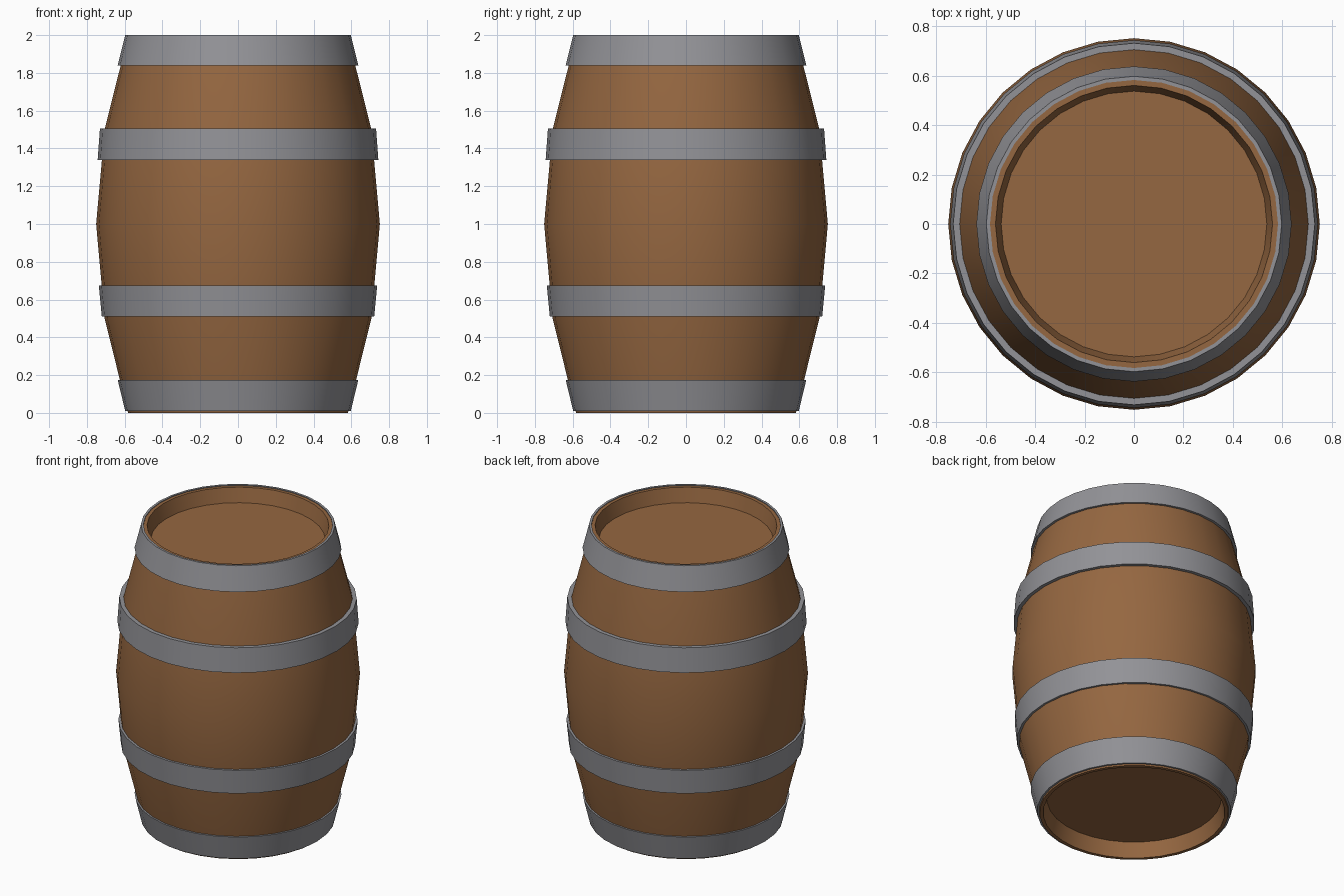
import bpy, bmesh, math

if "Cube" in bpy.data.objects:
    bpy.data.objects.remove(bpy.data.objects["Cube"])

SEG = 32

def mat(name, col):
    m = bpy.data.materials.new(name)
    m.diffuse_color = (*col, 1)
    m.use_nodes = True
    m.node_tree.nodes["Principled BSDF"].inputs["Base Color"].default_value = m.diffuse_color
    return m

wood = mat("brown wood", (0.30, 0.135, 0.052))
iron = mat("grey iron", (0.29, 0.29, 0.31))

def lathe(name, profile, material, closed=False):
    """Spin (radius, z) points around the z axis."""
    bm = bmesh.new()
    rings = []
    for r, z in profile:
        if r == 0:
            rings.append([bm.verts.new((0, 0, z))] * SEG)
        else:
            rings.append([bm.verts.new((r * math.cos(2 * math.pi * i / SEG),
                                        r * math.sin(2 * math.pi * i / SEG), z))
                          for i in range(SEG)])
    pairs = list(zip(rings, rings[1:]))
    if closed:
        pairs.append((rings[-1], rings[0]))
    for a, b in pairs:
        for i in range(SEG):
            j = (i + 1) % SEG
            bm.faces.new(list(dict.fromkeys((a[i], a[j], b[j], b[i]))))
    bmesh.ops.recalc_face_normals(bm, faces=bm.faces)
    me = bpy.data.meshes.new(name)
    bm.to_mesh(me)
    bm.free()
    ob = bpy.data.objects.new(name, me)
    bpy.context.collection.objects.link(ob)
    me.materials.append(material)
    bpy.context.view_layer.objects.active = ob
    ob.select_set(True)
    bpy.ops.object.shade_smooth_by_angle(angle=math.radians(30))
    ob.select_set(False)
    return ob

# Wooden body: bulging staves with a recessed head at both ends
half = [(0.751, 1.0), (0.706, 1.5), (0.582, 1.995),
        (0.56, 1.995), (0.537, 1.9), (0, 1.9)]
lower = [(r, 2 - z if z != 1.995 else 0.0) for r, z in reversed(half)]
lathe("barrel_body", lower + half[1:], wood)

# Iron hoops: (name, bottom z, bottom radius, top z, top radius)
for name, z0, r0, z1, r1 in (
        ("bottom_hoop", 0.01, 0.597, 0.175, 0.637),
        ("lower_hoop", 0.51, 0.721, 0.675, 0.737),
        ("upper_hoop", 1.34, 0.743, 1.505, 0.731),
        ("top_hoop", 1.84, 0.637, 2.0, 0.597)):
    t = 0.04 if 0.3 < z0 < 1.7 else 0.015
    t0 = 0.035 if name == "top_hoop" else t
    t1 = 0.035 if name == "bottom_hoop" else t
    lathe(name, [(r0, z0), (r1, z1), (r1 - t1, z1), (r0 - t0, z0)], iron, closed=True)
